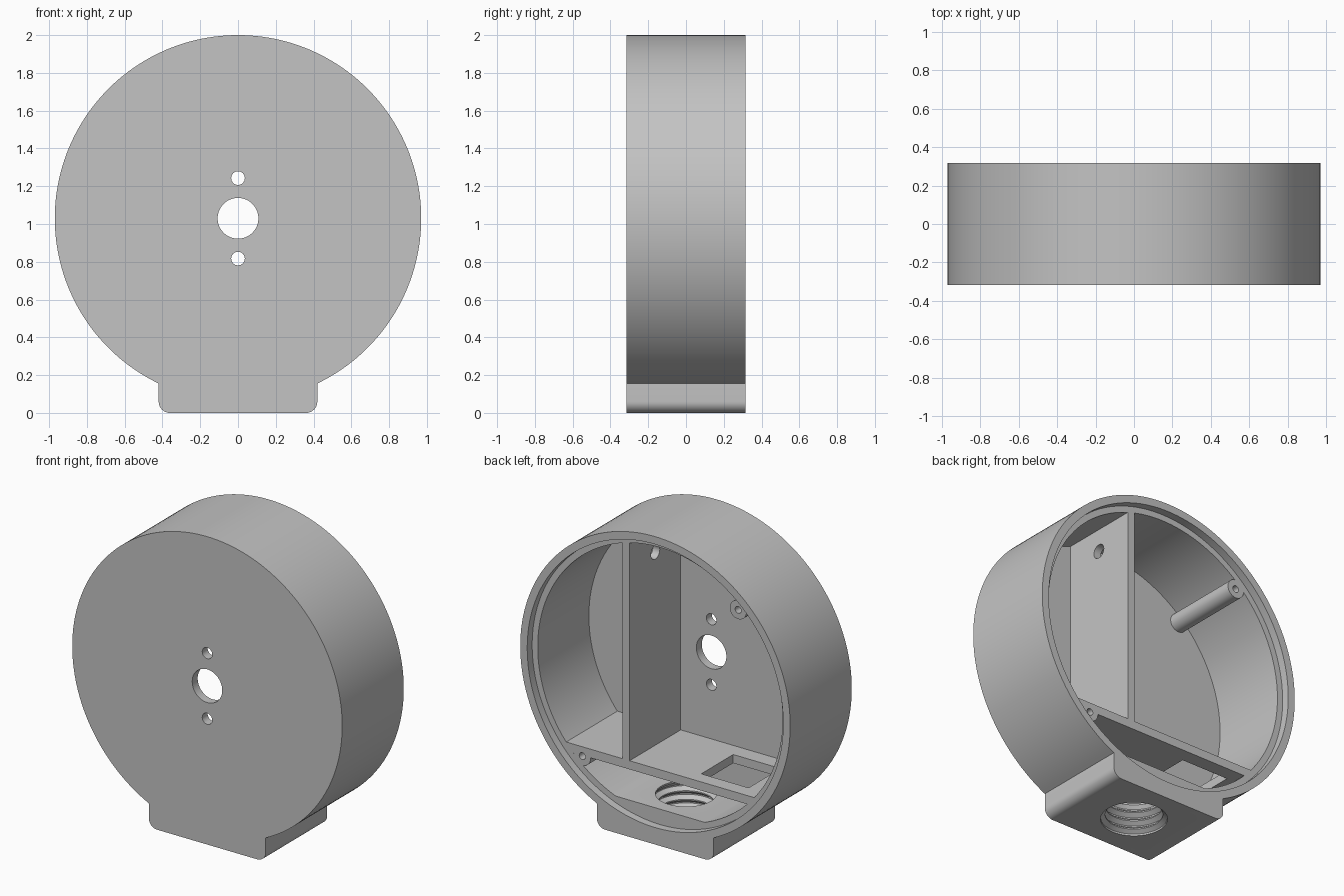
import bpy, bmesh, math

if "Cube" in bpy.data.objects:
    bpy.data.objects.remove(bpy.data.objects["Cube"])

GREY = (0.55, 0.55, 0.55, 1)
mat = bpy.data.materials.new("plain grey plastic")
mat.use_nodes = True
mat.diffuse_color = GREY
mat.node_tree.nodes["Principled BSDF"].inputs["Base Color"].default_value = GREY

HALF = 0.316      # half depth
CZ = 1.03         # drum centre height
R_OUT, R_LIP, R_IN = 0.97, 0.92, 0.88
LEDGE = 0.265     # depth of the cover ledge
PLATE = -0.26     # inside of the front plate
FLOOR = 0.21


def finish(name, bm):
    bmesh.ops.recalc_face_normals(bm, faces=bm.faces)
    me = bpy.data.meshes.new(name)
    bm.to_mesh(me)
    bm.free()
    me.materials.append(mat)
    ob = bpy.data.objects.new(name, me)
    bpy.context.collection.objects.link(ob)
    return ob


def prism(name, pts, y0, y1):
    """Extrude an x-z outline along y."""
    bm = bmesh.new()
    face = bm.faces.new([bm.verts.new((x, y0, z)) for x, z in pts])
    new = bmesh.ops.extrude_face_region(bm, geom=[face])["geom"]
    verts = [v for v in new if isinstance(v, bmesh.types.BMVert)]
    bmesh.ops.translate(bm, verts=verts, vec=(0, y1 - y0, 0))
    return finish(name, bm)


def arc(cx, cz, r, a0, a1, n):
    return [(cx + r * math.cos(a0 + (a1 - a0) * i / n),
             cz + r * math.sin(a0 + (a1 - a0) * i / n)) for i in range(n + 1)]


def rod(name, x, z, r, y0, y1, n=48):
    return prism(name, arc(x, z, r, 0, math.tau, n)[:-1], y0, y1)


def box(name, x0, x1, y0, y1, z0, z1):
    return prism(name, [(x0, z0), (x1, z0), (x1, z1), (x0, z1)], y0, y1)


def lathe(name, rings, n=64):
    """Closed solid of revolution about z from (radius, height) rings."""
    bm = bmesh.new()
    loops = [[bm.verts.new((r * math.cos(math.tau * i / n), r * math.sin(math.tau * i / n), z))
              for i in range(n)] for r, z in rings]
    for a, b in zip(loops, loops[1:]):
        for i in range(n):
            j = (i + 1) % n
            bm.faces.new((a[i], a[j], b[j], b[i]))
    bm.faces.new(loops[0])
    bm.faces.new(loops[-1])
    return finish(name, bm)


def cut(ob, *cutters):
    bpy.context.view_layer.objects.active = ob
    for c in cutters:
        mod = ob.modifiers.new("cut", 'BOOLEAN')
        mod.operation, mod.solver, mod.object = 'DIFFERENCE', 'EXACT', c
        bpy.ops.object.modifier_apply(modifier=mod.name)
        bpy.data.objects.remove(c)


# Drum shell with its foot, one continuous outline
foot_x, fillet = 0.42, 0.06
a = math.acos(foot_x / R_OUT)
outline = arc(0, CZ, R_OUT, -a, math.pi + a, 160)
outline += arc(-foot_x + fillet, fillet, fillet, math.pi, 1.5 * math.pi, 10)
outline += arc(foot_x - fillet, fillet, fillet, -math.pi / 2, 0, 10)
shell = prism("drum_shell", outline, -HALF, HALF)

# Cover recess, and cavity with a flat floor over the foot
b = math.asin((CZ - FLOOR) / R_IN)
cut(shell,
    rod("recess", 0, CZ, R_LIP, LEDGE, 0.4, 160),
    prism("cavity", arc(0, CZ, R_IN, -b, math.pi + b, 150), PLATE, 0.3))

# Spindle hole and the two screw holes in the front plate
cut(shell, rod("spindle_hole", 0, CZ, 0.108, -0.4, -0.2))
for side in (-1, 1):
    cut(shell, rod("screw_hole", 0, CZ + side * 0.213, 0.036, -0.4, -0.2, 32))

# Threaded socket through the foot
rings = [(0.197, -0.03), (0.197, 0.012)]
pitch = 0.056
for i in range(3):
    z = 0.03 + i * pitch
    rings += [(0.17, z), (0.17, z + 0.008), (0.197, z + 0.028), (0.197, z + 0.036)]
rings += [(0.18, 0.2), (0.18, 0.25)]
cut(shell, lathe("socket_thread", rings))

# Shelf with a rectangular opening
post_x, post_dz = 0.56, 0.625
shelf = box("shelf", -0.69, 0.69, PLATE - 0.01, LEDGE, 0.41, 0.466)
cut(shelf, box("opening", -0.57, -0.23, -0.156, 0.172, 0.3, 0.6),
    rod("pilot", post_x, CZ - post_dz, 0.022, 0.05, 0.4, 24))

# Upright partition with a cable hole
wall = box("partition", 0.22, 0.27, PLATE - 0.01, LEDGE, 0.45, 1.895)
cable = lathe("cable_hole", [(0.045, -0.2), (0.045, 0.2)], 32)
cable.rotation_euler = (0, math.pi / 2, 0)
cable.location = (0.245, 0, 1.72)
bpy.context.view_layer.update()
cut(wall, cable)

# Two cover screw posts on opposite sides
parts = [shell, shelf, wall]
for name, s in (("lower_post", 1), ("upper_post", -1)):
    x, z = s * post_x, CZ - s * post_dz
    post = rod(name, x, z, 0.06, PLATE - 0.01, LEDGE)
    cut(post, rod("pilot", x, z, 0.022, 0.05, 0.4, 24))
    parts.append(post)

# Smooth the round walls, keep edges crisp
bpy.ops.object.select_all(action='DESELECT')
for ob in parts:
    ob.select_set(True)
bpy.context.view_layer.objects.active = shell
bpy.ops.object.shade_smooth_by_angle(angle=math.radians(25))
